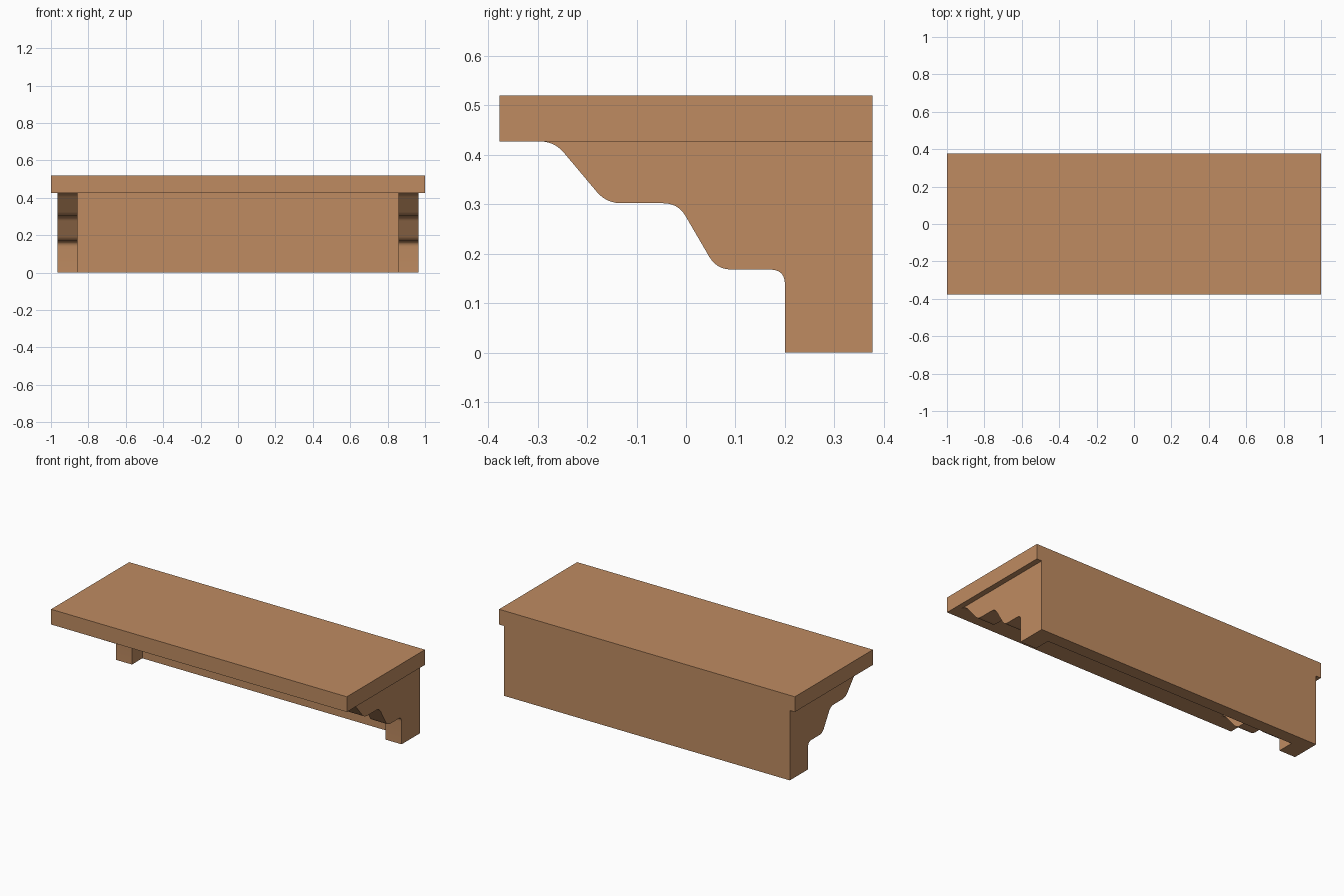
import bpy, bmesh
from mathutils import Vector

if "Cube" in bpy.data.objects:
    bpy.data.objects.remove(bpy.data.objects["Cube"])

wood = bpy.data.materials.new("wood")
wood.diffuse_color = (0.52, 0.26, 0.12, 1)
wood.use_nodes = True
wood.node_tree.nodes["Principled BSDF"].inputs["Base Color"].default_value = wood.diffuse_color


def finish(name, bm):
    bmesh.ops.recalc_face_normals(bm, faces=bm.faces)
    mesh = bpy.data.meshes.new(name)
    bm.to_mesh(mesh)
    bm.free()
    mesh.materials.append(wood)
    obj = bpy.data.objects.new(name, mesh)
    bpy.context.collection.objects.link(obj)
    return obj


def box(name, lo, hi):
    bm = bmesh.new()
    bmesh.ops.create_cube(bm, size=1)
    for v in bm.verts:
        v.co = [l + (c + 0.5) * (h - l) for c, l, h in zip(v.co, lo, hi)]
    return finish(name, bm)


def rounded(corners, inset, steps=6):
    """Replace every inner corner of a path with a small curve."""
    pts = [Vector(c) for c in corners]
    out = [pts[0]]
    for a, b, c in zip(pts, pts[1:], pts[2:]):
        p = b + (a - b).normalized() * inset
        q = b + (c - b).normalized() * inset
        for i in range(steps + 1):
            t = i / steps
            out.append(p * (1 - t) ** 2 + b * 2 * t * (1 - t) + q * t * t)
    return out + [pts[-1]]


def bracket(name, x0, x1):
    # stepped scroll edge (y, z), closed by the straight back and top
    edge = rounded([(0.2, 0), (0.2, 0.168), (0.062, 0.168), (-0.016, 0.302),
                    (-0.161, 0.302), (-0.266, 0.427), (-0.31, 0.427)], 0.03)
    profile = [(0.377, 0)] + [tuple(p) for p in edge] + [(0.377, 0.427)]
    bm = bmesh.new()
    face = bm.faces.new([bm.verts.new((x0, y, z)) for y, z in profile])
    ext = bmesh.ops.extrude_face_region(bm, geom=[face])
    moved = [g for g in ext["geom"] if isinstance(g, bmesh.types.BMVert)]
    bmesh.ops.translate(bm, verts=moved, vec=(x1 - x0, 0, 0))
    obj = finish(name, bm)
    bpy.ops.object.select_all(action='DESELECT')
    obj.select_set(True)
    bpy.context.view_layer.objects.active = obj
    bpy.ops.object.shade_smooth_by_angle(angle=0.52)


# Shelf board and back panel
box("shelf_board", (-1, -0.377, 0.427), (1, 0.377, 0.52))
box("back_panel", (-0.857, 0.30, 0), (0.857, 0.377, 0.427))

# Side brackets
bracket("left_bracket", -0.966, -0.857)
bracket("right_bracket", 0.857, 0.966)
